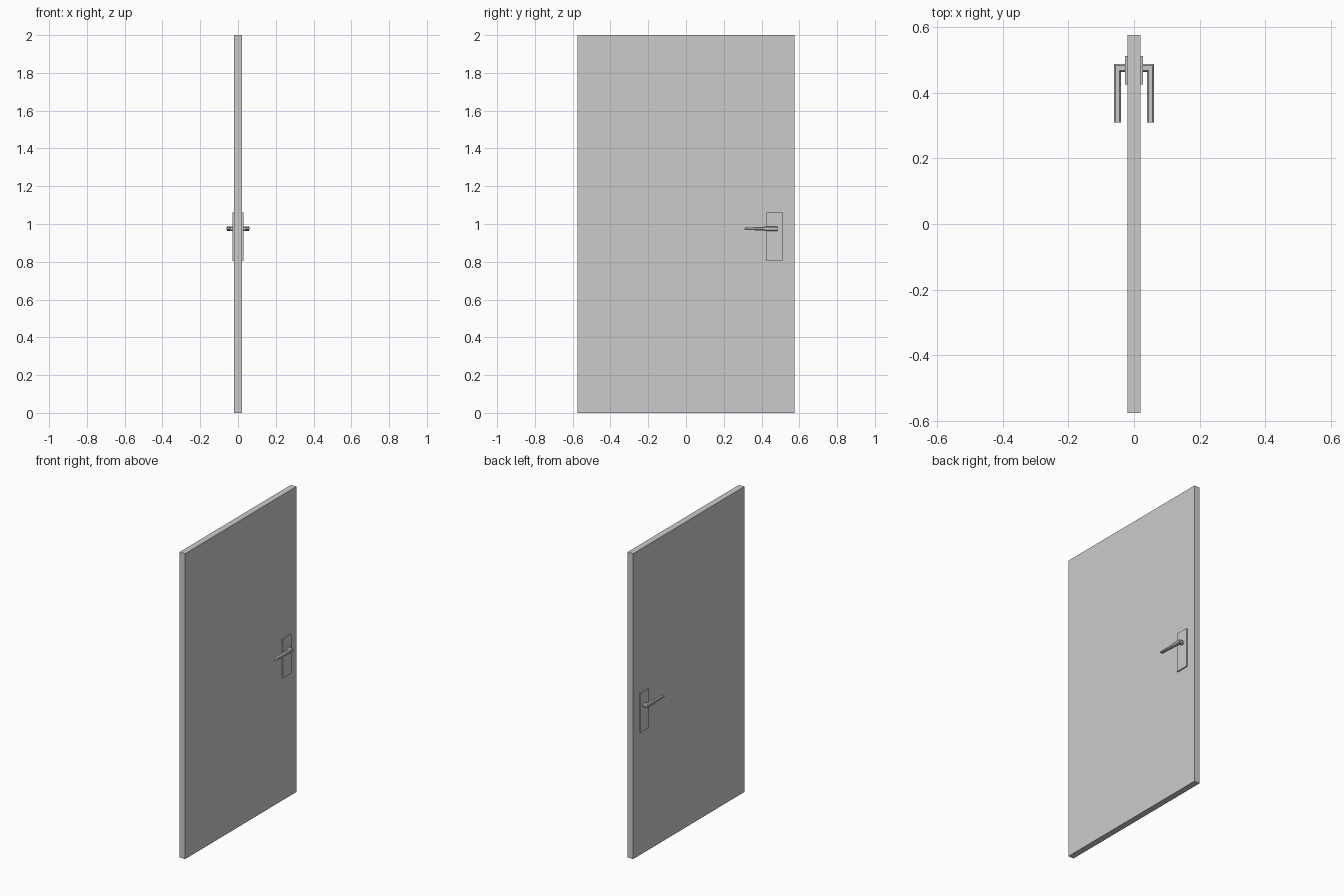
import bpy, bmesh
from mathutils import Vector

if "Cube" in bpy.data.objects:
    bpy.data.objects.remove(bpy.data.objects["Cube"])


def box(name, lo, hi):
    bm = bmesh.new()
    bmesh.ops.create_cube(bm, size=1)
    lo, hi = Vector(lo), Vector(hi)
    for v in bm.verts:
        v.co = (lo + hi) / 2 + Vector(a * b for a, b in zip(v.co, hi - lo))
    return finish(name, bm)


def finish(name, bm):
    bmesh.ops.recalc_face_normals(bm, faces=bm.faces)
    me = bpy.data.meshes.new(name)
    bm.to_mesh(me)
    bm.free()
    ob = bpy.data.objects.new(name, me)
    bpy.context.collection.objects.link(ob)
    return ob


def loft(name, rings):
    bm = bmesh.new()
    loops = [[bm.verts.new(p) for p in r] for r in rings]
    n = len(loops[0])
    for a, b in zip(loops, loops[1:]):
        for i in range(n):
            j = (i + 1) % n
            bm.faces.new((a[i], a[j], b[j], b[i]))
    bm.faces.new(loops[0])
    bm.faces.new(loops[-1])
    return finish(name, bm)


# eight-sided chamfered section as (across, up) fractions
SECTION = [(-1, -.5), (-.6, -1), (.6, -1), (1, -.5),
           (1, .5), (.6, 1), (-.6, 1), (-1, .5)]

# door leaf
box("door_leaf", (-.02, -.575, 0), (.02, .575, 2))

for side, s in (("right", 1), ("left", -1)):
    # backplate
    x0, x1 = sorted((s * .019, s * .028))
    box(f"backplate_{side}", (x0, .425, .804), (x1, .511, 1.06))

    # handle: neck out of the plate, mitred corner, tapering lever
    def neck(x, dy=0):
        return [(s * (x + dy * a), .475 + .012 * a, .975 + .012 * b)
                for a, b in SECTION]

    def lever(y, h, z):
        return [(s * (.0505 + .0105 * a), y, z + h * b) for a, b in SECTION]

    loft(f"handle_{side}", [neck(.027), neck(.0505, .0105),
                            lever(.42, .011, .975), lever(.309, .005, .975)])
